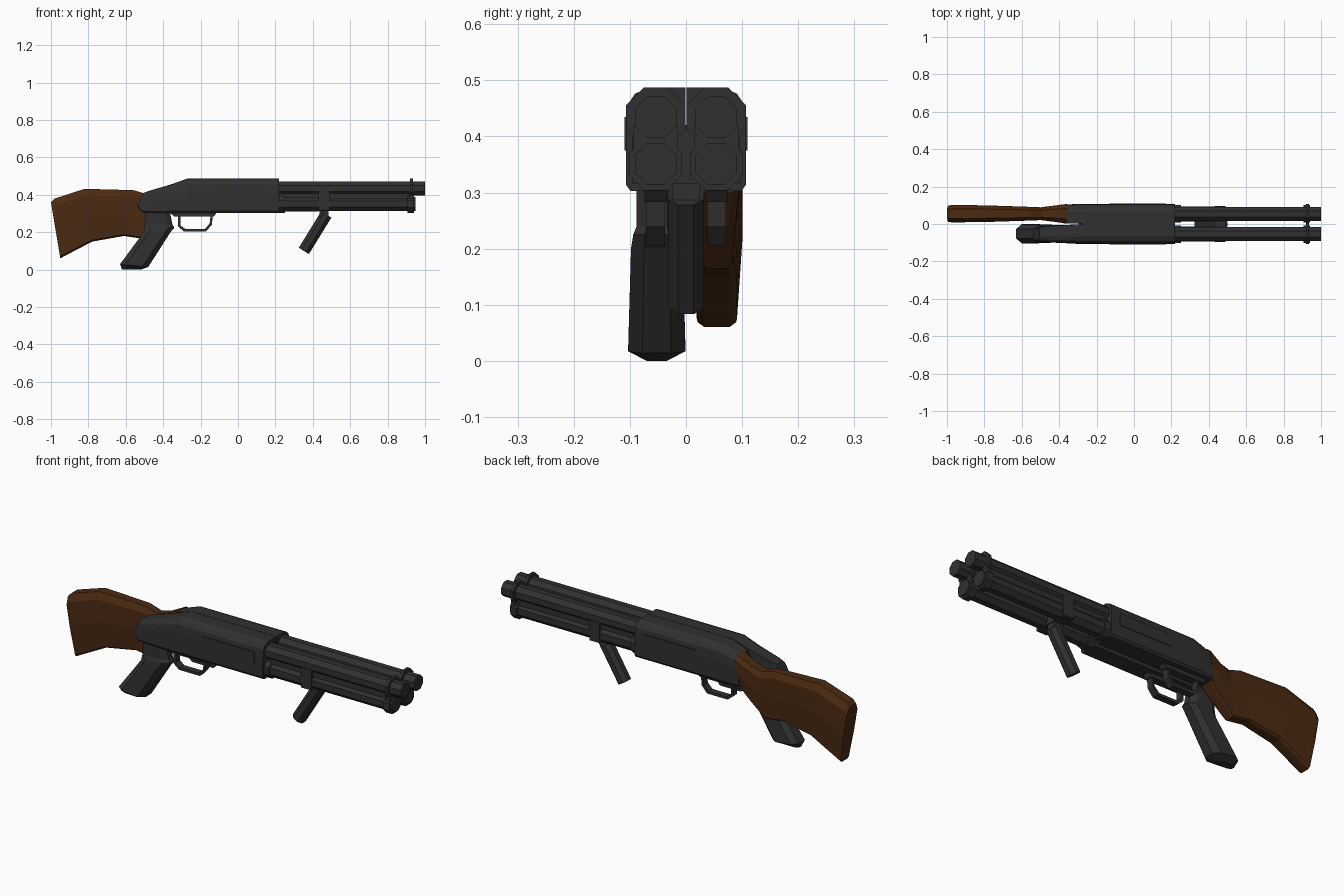
import bpy, bmesh, math
from mathutils import Vector

if "Cube" in bpy.data.objects:
    bpy.data.objects.remove(bpy.data.objects["Cube"])


def material(name, col):
    m = bpy.data.materials.new(name)
    m.diffuse_color = (*col, 1)
    m.use_nodes = True
    m.node_tree.nodes["Principled BSDF"].inputs["Base Color"].default_value = m.diffuse_color
    return m


STEEL = material("dark_steel", (0.03, 0.03, 0.031))
WOOD = material("brown_wood", (0.07, 0.023, 0.006))


def loft(name, rings, mat):
    """Skin a list of equal-length point rings and cap both ends."""
    bm = bmesh.new()
    vs = [[bm.verts.new(p) for p in r] for r in rings]
    n = len(rings[0])
    for a, b in zip(vs, vs[1:]):
        for i in range(n):
            j = (i + 1) % n
            bm.faces.new((a[i], a[j], b[j], b[i]))
    bm.faces.new(vs[0])
    bm.faces.new(vs[-1])
    bmesh.ops.recalc_face_normals(bm, faces=bm.faces)
    me = bpy.data.meshes.new(name)
    bm.to_mesh(me)
    bm.free()
    me.materials.append(mat)
    ob = bpy.data.objects.new(name, me)
    bpy.context.collection.objects.link(ob)
    return ob


def body(name, sections, shape, yc, side, mat):
    """Loft along x; section = top x, top z, bottom x, bottom z, half width."""
    rings = [[(xb + (xt - xb) * v, yc + side * u * w, zb + (zt - zb) * v)
              for u, v in shape] for xt, zt, xb, zb, w in sections]
    return loft(name, rings, mat)


def tube(name, p, q, r, mat=STEEL):
    """Eight-sided bar between two points in an xz plane."""
    p, q = Vector(p), Vector(q)
    d = (q - p).normalized()
    u = Vector((0, 1, 0))
    w = d.cross(u)
    angs = [math.radians(22.5 + 45 * i) for i in range(8)]
    r /= math.cos(math.radians(22.5))
    return loft(name, [[c + u * r * math.cos(a) + w * r * math.sin(a) for a in angs]
                       for c in (p, q)], mat)


def prism(name, prof, y0, y1, mat=STEEL):
    return loft(name, [[(x, y, z) for x, z in prof] for y in (y0, y1)], mat)


def box(name, x0, x1, y0, y1, z0, z1):
    return prism(name, [(x0, z0), (x1, z0), (x1, z1), (x0, z1)], y0, y1)


RECEIVER = [(.85, 0), (1, .06), (1, .6), (.93, .84), (.7, .94), (.25, 1),
            (-1, 1), (-1, .15), (-.8, 0)]
STOCK = [(.5, 0), (.78, .03), (1, .5), (1, .88), (.55, 1),
         (-.55, 1), (-1, .88), (-1, .5), (-.78, .03), (-.5, 0)]
front = [(-.27, .487, -.29, .303, .053), (.22, .487, .22, .303, .053)]
tail = {
    -1: [(-.505, .41, -.54, .34, .032), (-.48, .42, -.51, .305, .042),
         (-.36, .455, -.38, .303, .048)],
    1: [(-.36, .455, -.38, .303, .05)],
}

for s, tag in ((-1, "right"), (1, "left")):
    y = .054 * s
    body("receiver_" + tag, tail[s] + front, RECEIVER, y, s, STEEL)
    # barrel, magazine tube and the web joining them
    tube("barrel_" + tag, (.2, y, .434), (1, y, .434), .037)
    tube("magazine_" + tag, (.2, y, .351), (.95, y, .351), .037)
    tube("magazine_sleeve_" + tag, (.2, y, .351), (.43, y, .351), .040)
    tube("collar_" + tag, (.2, y, .351), (.25, y, .351), .047)
    box("web_" + tag, .2, .94, y - .025, y + .025, .37, .42)
    # muzzle clamp
    tube("barrel_clamp_" + tag, (.92, y, .434), (.935, y, .434), .053)
    tube("tube_clamp_" + tag, (.905, y, .351), (.94, y, .351), .047)
    box("clamp_web_" + tag, .915, .94, y - .04, y + .04, .36, .42)
    # side port plate
    box("port_plate_" + tag, -.13, .17, y + s * .05, y + s * .0555, .375, .435)
    # trigger guard
    outer = [(-.37, .31), (-.36, .28), (-.32, .275), (-.32, .23), (-.29, .205),
             (-.17, .205), (-.14, .24), (-.13, .275), (-.11, .31)]
    inner = [(-.15, .29), (-.152, .245), (-.175, .218), (-.285, .218),
             (-.308, .235), (-.308, .28), (-.3, .29)]
    # open-centred outline: closed at the top by the guard plate
    for i, (a, b) in enumerate(zip([(-.32, .29)] + outer[3:7] + [(-.135, .29)],
                                   outer[3:7] + [(-.135, .29)])):
        c = Vector((-.23, .262))
        k = lambda p: tuple(c + Vector(((p[0] - c.x) * .87, (p[1] - c.y) * .77)))
        prism("guard_segment_%d_%s" % (i, tag), [a, b, k(b), k(a)], y - .017, y + .017)
    prism("guard_plate_" + tag, [(-.37, .31), (-.34, .283), (-.13, .283), (-.11, .31)],
          y - .02, y + .02)

# wooden shoulder stock on the left gun
body("shoulder_stock", [(-1, .36, -.95, .06, .044), (-.98, .38, -.94, .066, .046),
                        (-.82, .432, -.78, .15, .045), (-.56, .425, -.61, .18, .037),
                        (-.49, .405, -.51, .165, .034), (-.43, .42, -.43, .24, .043),
                        (-.355, .458, -.375, .3, .0515)], STOCK, .055, 1, WOOD)

# pistol grip on the right gun: centre x, half x, z, half y
grip = [(-.57, .05, 0, .018), (-.555, .075, .022, .051), (-.433, .072, .2, .046),
        (-.42, .08, .225, .042), (-.425, .075, .24, .036), (-.43, .065, .315, .036)]
OCT = [(1, .5), (.6, 1), (-.6, 1), (-1, .5), (-1, -.5), (-.6, -1), (.6, -1), (1, -.5)]
loft("pistol_grip", [[(x + u * hx, -.052 + v * hy, z + .008 * (z < .1) * -u * (z > 0))
                      for u, v in OCT] for x, hx, z, hy in grip], STEEL)

# slanted foregrip and its mounting band
box("foregrip_band", .43, .49, -.095, .095, .315, .42)
box("foregrip_mount", .435, .485, -.025, .025, .28, .38)
tube("foregrip", (.472, 0, .295), (.352, 0, .1), .032)
